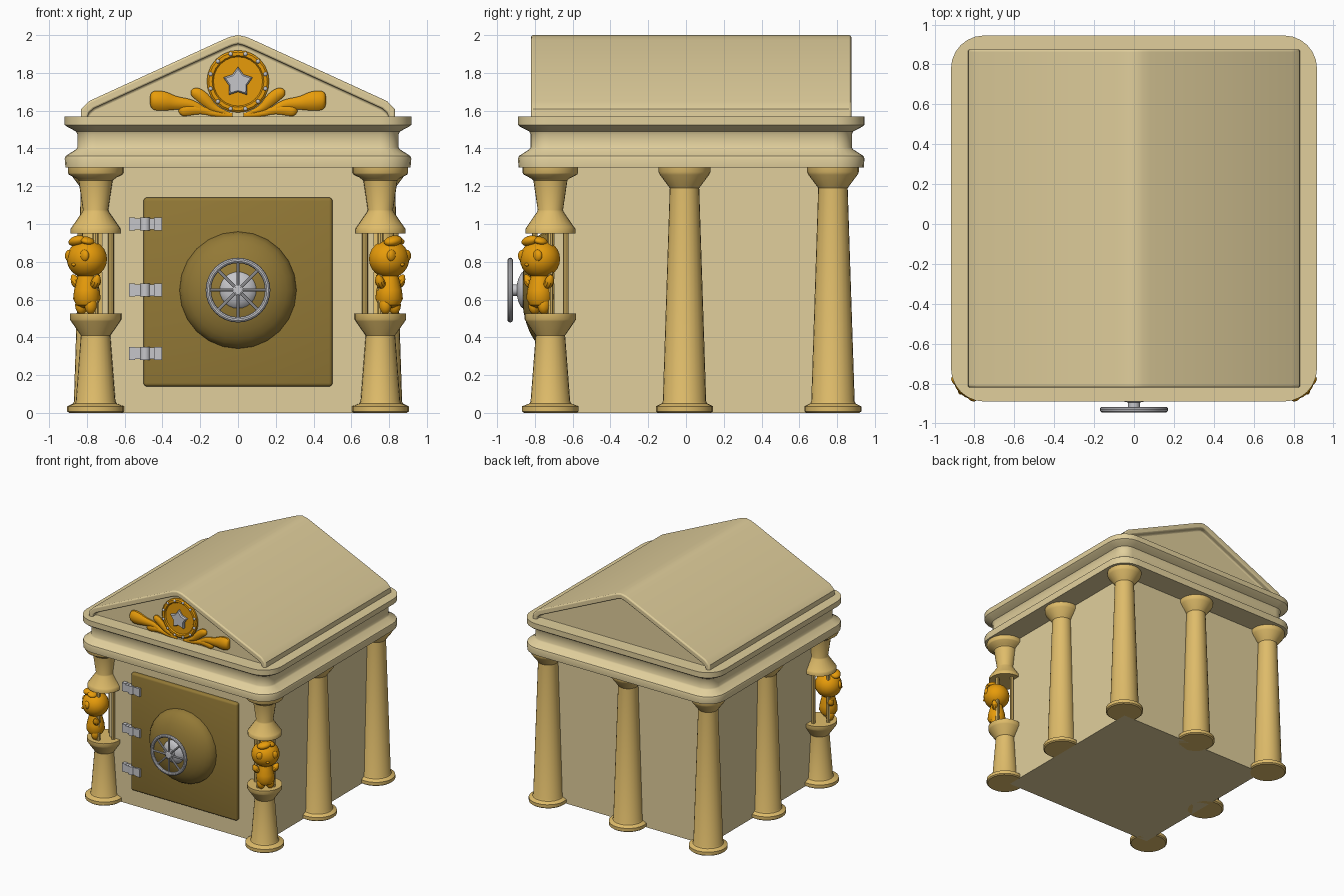
import bpy, bmesh, math
from mathutils import Matrix, Vector

if "Cube" in bpy.data.objects:
    bpy.data.objects.remove(bpy.data.objects["Cube"])


def mat(name, r, g, b):
    m = bpy.data.materials.new(name)
    lin = [((c / 255 + 0.055) / 1.055) ** 2.4 for c in (r, g, b)]
    m.diffuse_color = (*lin, 1)
    m.use_nodes = True
    m.node_tree.nodes["Principled BSDF"].inputs["Base Color"].default_value = m.diffuse_color
    return m


STONE = mat("cream stone", 225, 207, 156)
COLUMN = mat("warm column", 223, 188, 106)
DOOR = mat("brown door", 147, 121, 54)
GOLD = mat("orange gold", 232, 156, 10)
SILVER = mat("silver", 198, 198, 202)
FRONT = Matrix.Rotation(math.pi / 2, 4, 'X')       # turns +z towards the front (-y)


def finish(name, bm, m, matrix=Matrix()):
    bmesh.ops.recalc_face_normals(bm, faces=bm.faces)
    me = bpy.data.meshes.new(name)
    bm.to_mesh(me)
    bm.free()
    me.transform(matrix)
    me.materials.append(m)
    ob = bpy.data.objects.new(name, me)
    bpy.context.collection.objects.link(ob)
    return ob


def loft(bm, rings):
    """Skin a list of closed rings and cap both ends."""
    vs = [[bm.verts.new(p) for p in ring] for ring in rings]
    n = len(vs[0])
    for a, b in zip(vs, vs[1:]):
        for i in range(n):
            bm.faces.new((a[i], a[(i + 1) % n], b[(i + 1) % n], b[i]))
    bm.faces.new(vs[0])
    bm.faces.new(vs[-1])


def lathe(name, profile, m, matrix=Matrix(), n=24):
    bm = bmesh.new()
    loft(bm, [[(r * math.cos(2 * math.pi * i / n), r * math.sin(2 * math.pi * i / n), z)
               for i in range(n)] for r, z in profile])
    return finish(name, bm, m, matrix)


def at(x, y, z=0):
    return Matrix.Translation((x, y, z))


def box(name, lo, hi, m, bevel=0):
    bm = bmesh.new()
    lo, hi = Vector(lo), Vector(hi)
    bmesh.ops.create_cube(bm, size=1, matrix=Matrix.Translation((lo + hi) / 2) @ Matrix.Diagonal((*(hi - lo), 1)))
    if bevel:
        bmesh.ops.bevel(bm, geom=bm.edges[:], offset=bevel, segments=3, profile=0.5, affect='EDGES')
    return finish(name, bm, m)


def torus(name, R, r, m, matrix, n=32, k=10):
    bm = bmesh.new()
    v = [[bm.verts.new(((R + r * math.cos(b)) * math.cos(a), (R + r * math.cos(b)) * math.sin(a), r * math.sin(b)))
          for b in (2 * math.pi * j / k for j in range(k))] for a in (2 * math.pi * i / n for i in range(n))]
    for i in range(n):
        for j in range(k):
            bm.faces.new((v[i][j], v[(i + 1) % n][j], v[(i + 1) % n][(j + 1) % k], v[i][(j + 1) % k]))
    return finish(name, bm, m, matrix)


def tube(name, pts, m, matrix=Matrix()):
    """Tapered tube through (x, y, z, radius) points."""
    cu = bpy.data.curves.new(name, 'CURVE')
    cu.dimensions = '3D'
    cu.bevel_depth, cu.bevel_resolution, cu.use_fill_caps, cu.resolution_u = 1, 3, True, 5
    s = cu.splines.new('NURBS')
    s.points.add(len(pts) - 1)
    for p, (x, y, z, r) in zip(s.points, pts):
        p.co, p.radius = (x, y, z, 1), r
    s.use_endpoint_u, s.order_u = True, 3
    ob = bpy.data.objects.new(name, cu)
    bpy.context.collection.objects.link(ob)
    bpy.ops.object.select_all(action='DESELECT')
    ob.select_set(True)
    bpy.context.view_layer.objects.active = ob
    bpy.ops.object.convert(target='MESH')
    ob = bpy.context.view_layer.objects.active
    ob.data.materials.clear()
    ob.data.materials.append(m)
    ob.data.transform(matrix)
    return ob


# walls
box("walls", (-0.72, -0.70, 0), (0.72, 0.74, 1.35), STONE)

# entablature with rounded corners: (height, inward offset)
bm = bmesh.new()
rings = []
for z, d in [(1.30, 0.004), (1.345, 0), (1.36, 0.005), (1.395, 0.06), (1.405, 0.067), (1.475, 0.067),
             (1.49, 0.06), (1.515, 0.012), (1.525, 0), (1.57, 0)]:
    r, c = 0.165 - d, 0.9175 - 0.165
    rings.append([(sx * c + r * math.cos(a), 0.0275 + sy * c + r * math.sin(a), z)
                  for q, (sx, sy) in enumerate([(1, 1), (-1, 1), (-1, -1), (1, -1)])
                  for a in (math.pi / 2 * (q + i / 6) for i in range(7))])
loft(bm, rings)
finish("entablature", bm, STONE)

# gabled roof with recessed pediments
half = [(0.835, 1.53), (0.83, 1.61), (0.79, 1.65), (0.085, 1.973), (0.045, 1.99)]
outline = half + [(0, 2.0)] + [(-x, z) for x, z in reversed(half)]
bm = bmesh.new()
loft(bm, [[(x, y, z) for x, z in outline] for y in (-0.82, 0.875)])
bm.normal_update()
bmesh.ops.recalc_face_normals(bm, faces=bm.faces)
for f in [f for f in bm.faces if len(f.verts) == len(outline)]:
    s = 1 if f.calc_center_median().y > 0 else -1
    bmesh.ops.inset_region(bm, faces=[f], thickness=0.047, depth=0)
    inner = bmesh.ops.extrude_face_region(bm, geom=[f])
    bmesh.ops.translate(bm, vec=(0, -0.05 * s, 0), verts=[v for v in inner['geom'] if isinstance(v, bmesh.types.BMVert)])
    if f.is_valid:
        bm.faces.remove(f)
roof = finish("roof", bm, STONE)
bev = roof.modifiers.new("round rim", 'BEVEL')
bev.width, bev.segments, bev.angle_limit = 0.021, 3, math.radians(50)

# plain columns
plain = [(0.14, 0), (0.15, 0.008), (0.15, 0.035), (0.12, 0.05), (0.115, 0.06), (0.078, 1.19), (0.085, 1.2),
         (0.13, 1.26), (0.137, 1.275), (0.137, 1.31)]
for name, x, y in [("left_middle", -0.754, -0.008), ("right_middle", 0.754, -0.008), ("back_left", -0.754, 0.778),
                   ("back_centre", 0, 0.778), ("back_right", 0.754, 0.778)]:
    lathe(name + "_column", plain, COLUMN, at(x, y))

# split front columns with rods and mascot figures
lower = [(0.14, 0), (0.15, 0.008), (0.15, 0.035), (0.11, 0.05), (0.105, 0.06), (0.078, 0.41), (0.085, 0.42),
         (0.13, 0.485), (0.136, 0.495), (0.136, 0.525)]
upper = [(0.132, 0.95), (0.132, 0.975), (0.125, 0.985), (0.07, 1.065), (0.067, 1.075), (0.09, 1.23), (0.10, 1.24),
         (0.142, 1.262), (0.147, 1.27), (0.147, 1.31)]


def ball(name, c, s, m, matrix, rot=0):
    bm = bmesh.new()
    bmesh.ops.create_uvsphere(bm, u_segments=20, v_segments=12, radius=1)
    return finish(name, bm, m, matrix @ at(*c) @ Matrix.Rotation(rot, 4, 'Y') @ Matrix.Diagonal((*s, 1)))


for side, s in (("left", -1), ("right", 1)):
    place = at(0.754 * s, -0.718)
    lathe(side + "_front_column_base", lower, COLUMN, place)
    lathe(side + "_front_column_top", upper, COLUMN, place)
    for i in range(4):
        a = i * math.pi / 2
        lathe(side + "_rod", [(0.015, 0.5), (0.015, 0.97)], COLUMN,
              place @ at(0.082 * math.cos(a), 0.082 * math.sin(a)), 8)
    fig = at(0.80 * s, -0.773) @ Matrix.Rotation(s * math.pi / 4, 4, 'Z')
    ball(side + "_figure_head", (0, 0, 0.815), (0.11, 0.105, 0.102), GOLD, fig)
    lathe(side + "_figure_body", [(0.02, 0.555), (0.055, 0.57), (0.073, 0.605), (0.068, 0.65), (0.055, 0.70),
                                  (0.045, 0.74)], GOLD, fig, 16)
    ball(side + "_figure_nose", (0, -0.099, 0.785), (0.013, 0.011, 0.009), GOLD, fig)
    ball(side + "_figure_tuft", (-0.02, -0.05, 0.91), (0.055, 0.042, 0.028), GOLD, fig, -0.2)
    ball(side + "_figure_curl", (0.03, -0.03, 0.912), (0.04, 0.04, 0.02), GOLD, fig, 0.3)
    for e in (-1, 1):
        ball(side + "_figure_eye", (0.055 * e, -0.074, 0.832), (0.03, 0.02, 0.032), GOLD, fig)
        tube(side + "_figure_arm", [(0.03 * e, 0, 0.67, 0.02), (0.07 * e, -0.005, 0.68, 0.026),
                                    (0.085 * e, -0.01, 0.71, 0.024), (0.097 * e, -0.01, 0.73, 0.008)], GOLD, fig)
        ball(side + "_figure_leg", (0.035 * e, -0.005, 0.57), (0.032, 0.036, 0.048), GOLD, fig)

# vault door, dome and hinges
box("door", (-0.5, -0.732, 0.14), (0.5, -0.64, 1.14), DOOR, 0.018)
dome = [(0.31 * math.cos(t), 0.14 * math.sin(t)) for t in (math.pi / 2 * i / 8 for i in range(8))] + [(0.005, 0.14)]
lathe("door_dome", [(0.31, -0.03)] + dome, DOOR, at(0, -0.73, 0.65) @ FRONT)
for z in (0.315, 0.65, 1.0):
    box("hinge_wall_plate", (-0.578, -0.735, z - 0.035), (-0.545, -0.68, z + 0.035), SILVER)
    box("hinge_door_plate", (-0.445, -0.748, z - 0.035), (-0.402, -0.70, z + 0.035), SILVER)
    box("hinge_arm", (-0.55, -0.74, z - 0.03), (-0.43, -0.70, z + 0.03), SILVER)
    lathe("hinge_barrel", [(0.028, z - 0.035), (0.028, z + 0.035)], SILVER, at(-0.492, -0.725), 12)

# hand wheel
hub = at(0, 0, 0.65) @ FRONT
lathe("wheel_flange", [(0.105, 0.82), (0.105, 0.85), (0.09, 0.873), (0.06, 0.888), (0.03, 0.895), (0.03, 0.935),
                       (0.02, 0.942)], SILVER, hub)
torus("wheel_rim", 0.157, 0.0145, SILVER, at(0, -0.9305, 0.65) @ FRONT)
for i in range(8):
    turn = at(0, -0.9305, 0.65) @ Matrix.Rotation(i * math.pi / 4, 4, 'Y')
    lathe("wheel_spoke", [(0.008, 0.0), (0.008, 0.155)], SILVER, turn, 8)

# pediment emblem: medallion, beads and star
medal = at(0, -0.765, 1.755) @ FRONT
lathe("medallion_disc", [(0.165, 0), (0.165, 0.022), (0.155, 0.03), (0.137, 0.03), (0.13, 0.02), (0.005, 0.02)],
      GOLD, medal)
for i in range(12):
    a = math.pi / 12 + i * math.pi / 6
    ball("medallion_bead", (0.15 * math.cos(a), 0.15 * math.sin(a), 0.03), (0.011, 0.011, 0.009), SILVER, medal)
bm = bmesh.new()
loft(bm, [[(k * r * math.sin(i * math.pi / 5), k * r * math.cos(i * math.pi / 5) - 0.005, z)
           for i, r in enumerate([0.082, 0.051] * 5)] for k, z in ((1, 0.01), (1, 0.032), (0.85, 0.042))])
finish("medallion_star", bm, SILVER, medal)

# scroll leaves on both sides of the medallion: (x, height, radius)
leaves = [[(0.03, 1.58, 0.008), (0.16, 1.585, 0.016), (0.24, 1.635, 0.026), (0.33, 1.64, 0.036), (0.39, 1.65, 0.055),
           (0.445, 1.655, 0.055), (0.466, 1.655, 0.035), (0.466, 1.655, 0.003)],
          [(0.03, 1.575, 0.008), (0.12, 1.58, 0.014), (0.19, 1.605, 0.022), (0.26, 1.605, 0.032), (0.305, 1.597, 0.03),
           (0.315, 1.597, 0.003)],
          [(0.05, 1.585, 0.008), (0.12, 1.605, 0.018), (0.165, 1.65, 0.032), (0.21, 1.69, 0.034), (0.245, 1.697, 0.024),
           (0.25, 1.697, 0.003)]]
for s in (-1, 1):
    for leaf in leaves:
        tube("scroll_leaf", [(s * x, 0, z, r) for x, z, r in leaf], GOLD, at(0, -0.775) @ Matrix.Diagonal((1, 0.7, 1, 1)))

# smooth shading with sharp creases
bpy.ops.object.select_all(action='SELECT')
bpy.context.view_layer.objects.active = roof
bpy.ops.object.shade_smooth_by_angle(angle=math.radians(35))
